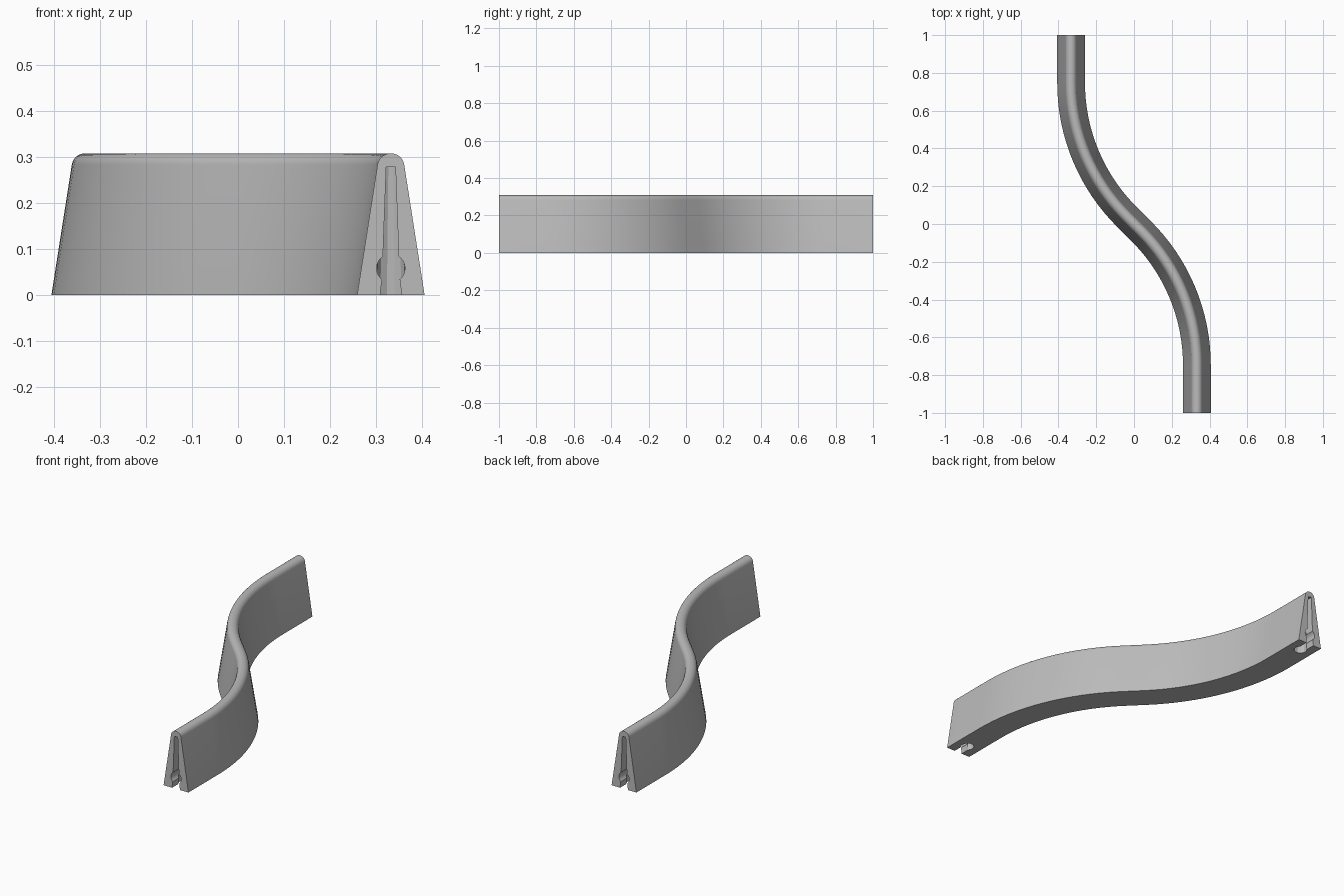
import bpy, bmesh, math
from mathutils import Vector, Matrix

if "Cube" in bpy.data.objects:
    bpy.data.objects.remove(bpy.data.objects["Cube"], do_unlink=True)

grey = bpy.data.materials.new("plain_grey")
grey.use_nodes = True
grey.diffuse_color = (0.5, 0.5, 0.5, 1)
grey.node_tree.nodes["Principled BSDF"].inputs["Base Color"].default_value = (0.5, 0.5, 0.5, 1)


def make_object(name, bm):
    bmesh.ops.recalc_face_normals(bm, faces=bm.faces)
    mesh = bpy.data.meshes.new(name)
    bm.to_mesh(mesh)
    bm.free()
    mesh.materials.append(grey)
    obj = bpy.data.objects.new(name, mesh)
    bpy.context.collection.objects.link(obj)
    return obj


def loft(name, rings):
    """Skin a row of equal closed rings and cap both ends."""
    bm = bmesh.new()
    rows = [[bm.verts.new(p) for p in ring] for ring in rings]
    n = len(rows[0])
    for a, b in zip(rows, rows[1:]):
        for i in range(n):
            j = (i + 1) % n
            bm.faces.new((a[i], a[j], b[j], b[i]))
    bm.faces.new(rows[0])
    bm.faces.new(rows[-1])
    return make_object(name, bm)


# S-shaped centre line: straight, arc, short diagonal, arc, straight
RADIUS, DIAGONAL, STEPS = 1.0, 0.04, 16
half = [(0.333, -1.0, 0.0)]
for i in range(STEPS + 1):
    a = math.radians(45) * i / STEPS
    half.append((0.333 - RADIUS * (1 - math.cos(a)),
                 -RADIUS * math.sin(math.pi / 4) - DIAGONAL + RADIUS * math.sin(a), a))
path = half + [(-x, -y, a) for x, y, a in reversed(half)]

# Tapered wall section with a rounded top
section = [(-0.0735, 0)]
for i in range(17):
    a = math.radians(172 - 164 * i / 16)
    section.append((0.0295 * math.cos(a), 0.279 + 0.0295 * math.sin(a)))
section.append((0.0735, 0))

wall = loft("curved_wall", [[(x + u * math.cos(a), y + u * math.sin(a), z) for u, z in section]
                            for x, y, a in path])

# Cutters for the connector slot in each end
slot_half = [(0.023, -0.02), (0.023, 0.005), (0.019, 0.035), (0.01, 0.279)]
slot = slot_half + [(-u, z) for u, z in reversed(slot_half)]
circle = [(0.031 * math.cos(math.tau * i / 24), 0.058 + 0.031 * math.sin(math.tau * i / 24))
          for i in range(24)]


def prism(name, outline, depth, s):
    return loft(name, [[(0.333 * s + u, -s * y, z) for u, z in outline]
                       for y in (1.05, 1 - depth)])


def chamber(name, s):
    bm = bmesh.new()
    bmesh.ops.create_cone(bm, cap_ends=True, segments=12, radius1=0.034, radius2=0.021,
                          depth=0.299, matrix=Matrix.Translation(
                              Vector((0.333 * s, -s * 0.925, 0.1295)))
                          @ Matrix.Rotation(math.radians(15), 4, "Z"))
    return make_object(name, bm)


bpy.context.view_layer.objects.active = wall
for s in (1, -1):
    cutters = [prism("slot_cutter", slot, 0.075, s),
               prism("round_cutter", circle, 0.08, s),
               chamber("chamber_cutter", s)]
    for cutter in cutters:
        cutter.hide_render = True
        mod = wall.modifiers.new("cut", "BOOLEAN")
        mod.operation = "DIFFERENCE"
        mod.solver = "EXACT"
        mod.object = cutter
        bpy.ops.object.modifier_apply(modifier=mod.name)
        bpy.data.objects.remove(cutter, do_unlink=True)

# Smooth the bends and keep the ends crisp
bpy.ops.object.select_all(action="DESELECT")
wall.select_set(True)
bpy.ops.object.shade_smooth_by_angle(angle=math.radians(25))
